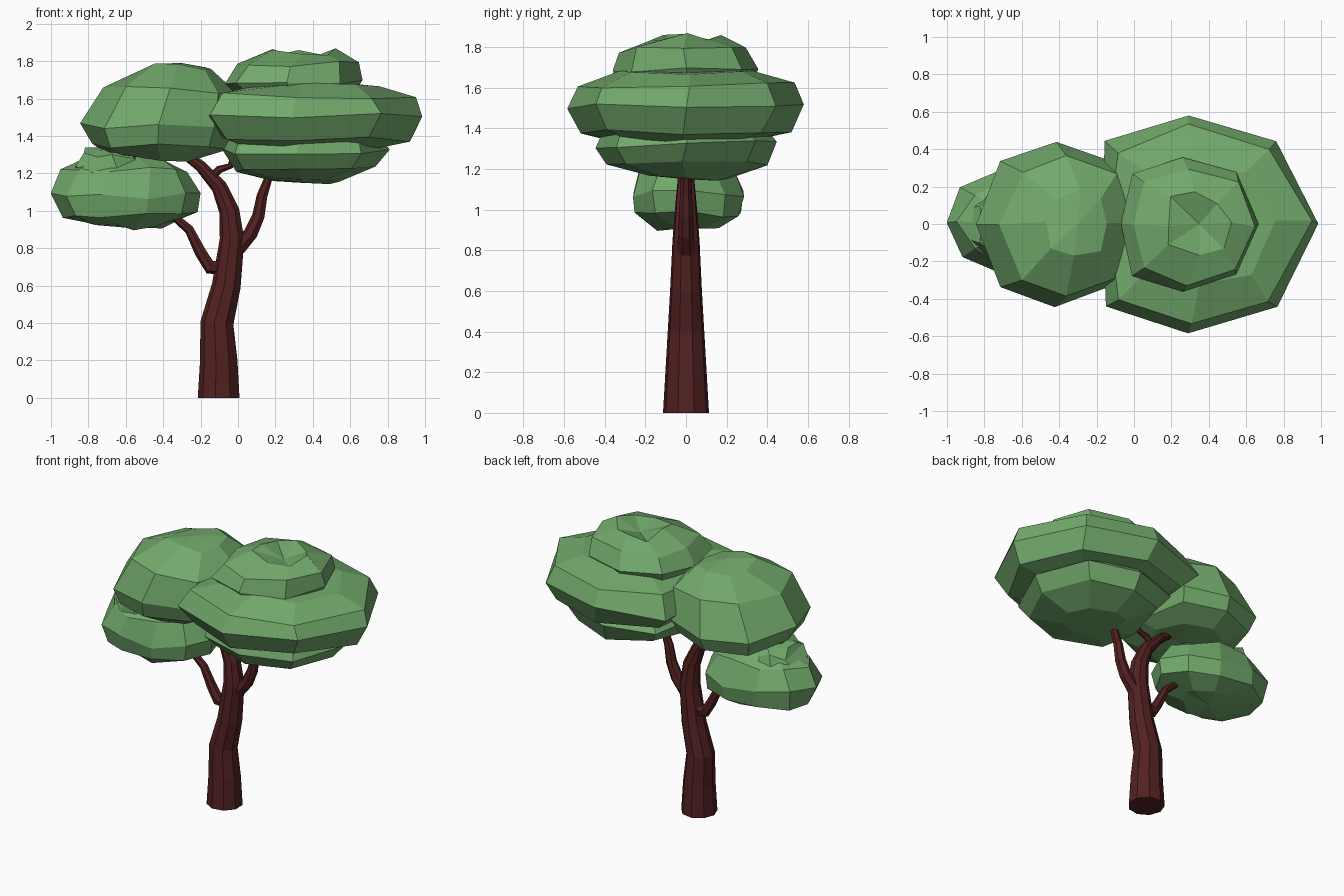
import bpy, bmesh, math, random
from mathutils import Vector

if "Cube" in bpy.data.objects:
    bpy.data.objects.remove(bpy.data.objects["Cube"], do_unlink=True)


def material(name, rgb):
    mat = bpy.data.materials.new(name)
    mat.use_nodes = True
    mat.diffuse_color = (*rgb, 1)
    mat.node_tree.nodes["Principled BSDF"].inputs["Base Color"].default_value = (*rgb, 1)
    return mat


LEAF = material("leaf green", (0.17, 0.4, 0.15))
BARK = material("dark red bark", (0.085, 0.015, 0.015))


def loft(name, rings, mat, root, tip):
    """Skin a stack of rings and close each end onto a point."""
    bm = bmesh.new()
    loops = [[bm.verts.new(p) for p in ring] for ring in rings]
    sides = len(loops[0])
    for lower, upper in zip(loops, loops[1:]):
        for i in range(sides):
            j = (i + 1) % sides
            bm.faces.new((lower[i], lower[j], upper[j], upper[i]))
    for loop, point in ((loops[0], root), (loops[-1], tip)):
        apex = bm.verts.new(point)
        for i in range(sides):
            bm.faces.new((loop[i], loop[(i + 1) % sides], apex))
    bmesh.ops.recalc_face_normals(bm, faces=bm.faces)
    mesh = bpy.data.meshes.new(name)
    bm.to_mesh(mesh)
    bm.free()
    mesh.materials.append(mat)
    obj = bpy.data.objects.new(name, mesh)
    bpy.context.collection.objects.link(obj)


def limb(name, path, thick, thin, sides=7):
    """Evenly tapered limb through (x, z) points, with rings square to the path."""
    points = [Vector((x, 0, z)) for x, z in path]
    last = len(points) - 1
    across = Vector((0, 1, 0))
    rings = []
    for k, point in enumerate(points):
        along = (points[min(k + 1, last)] - points[max(k - 1, 0)]).normalized()
        outward = along.cross(across)
        radius = thick + (thin - thick) * k / last
        rings.append([point + radius * (math.cos(a) * outward + math.sin(a) * across)
                      for a in (math.tau * i / sides for i in range(sides))])
    loft(name, rings, BARK, points[0], points[-1])


def foliage(name, centre, half_width, half_depth, rise, drop, top_taper=0.5, bottom_taper=0.5,
            sides=8, lean=0, shift=0, dip=0, rough=0.02, seed=1):
    """Flattened faceted clump, blunter towards -x when it leans; its top can shift in x."""
    rng = random.Random(seed)
    cx, cy, cz = centre
    rings = []
    for tilt in (-70, -35, 0, 35, 70):
        t = math.radians(tilt)
        scale = math.cos(t) ** (top_taper if tilt > 0 else bottom_taper)
        height = math.sin(t) * (rise if tilt > 0 else drop)
        slide = shift * max(0, math.sin(t))
        wobble = rough if tilt else rough / 4
        ring = []
        for i in range(sides):
            a = math.tau * i / sides
            x = math.cos(a)
            if x < 0:
                x = -abs(x) ** (1 - 3 * lean)
            x -= lean * math.sin(a) ** 2
            y = math.copysign(abs(math.sin(a)) ** 0.8, math.sin(a))
            ring.append((cx + slide + x * scale * half_width + rng.uniform(-wobble, wobble),
                         cy + y * scale * half_depth + rng.uniform(-wobble, wobble),
                         cz + height + rng.uniform(-rough, rough)))
        rings.append(ring)
    loft(name, rings, LEAF, (cx, cy, cz - drop), (cx + shift, cy, cz + rise - dip))


# Trunk, bending over into the main upper limb
limb("trunk", [(-0.1, 0), (-0.1, 0.2), (-0.11, 0.4), (-0.06, 0.6), (-0.03, 0.85),
               (-0.045, 1), (-0.1, 1.13), (-0.2, 1.24), (-0.35, 1.35)],
     thick=0.115, thin=0.02, sides=9)

# Side branches
limb("left_branch", [(0, 0.8), (0.07, 0.88), (0.11, 0.97), (0.13, 1.08),
                     (0.17, 1.19), (0.3, 1.22)],
     thick=0.045, thin=0.02)
limb("right_branch", [(-0.05, 0.7), (-0.15, 0.7), (-0.2, 0.78), (-0.26, 0.9), (-0.4, 1.02)],
     thick=0.045, thin=0.02)
limb("upper_twig", [(-0.15, 1.17), (-0.1, 1.22), (-0.04, 1.24), (0, 1.34)],
     thick=0.025, thin=0.015)

# Large canopy: underside, broad middle and small crown
foliage("large_canopy_underside", (0.36, 0, 1.32), half_width=0.45, half_depth=0.45,
        rise=0.1, drop=0.17, bottom_taper=0.8, lean=0.1, seed=3)
foliage("large_canopy_middle", (0.41, 0, 1.51), half_width=0.58, half_depth=0.58,
        rise=0.18, drop=0.21, bottom_taper=0.7, lean=0.2, seed=5)
foliage("large_canopy_crown", (0.3, 0, 1.69), half_width=0.37, half_depth=0.36,
        rise=0.17, drop=0.1, top_taper=0.7, lean=0.1, shift=0.05, dip=0.06, seed=8)

# Middle canopy on the right-hand side, sloping up towards the large one
foliage("middle_canopy", (-0.42, 0, 1.45), half_width=0.42, half_depth=0.44,
        rise=0.34, drop=0.18, top_taper=0.8, shift=0.12, seed=11)

# Small ragged clump hanging lowest, with a knob on top
foliage("low_clump", (-0.6, 0.01, 1.09), half_width=0.4, half_depth=0.28,
        rise=0.22, drop=0.18, top_taper=0.8, bottom_taper=0.6,
        sides=10, rough=0.03, seed=14)
foliage("low_clump_knob", (-0.68, 0, 1.23), half_width=0.2, half_depth=0.2,
        rise=0.11, drop=0.1, sides=9, rough=0.03, seed=17)
